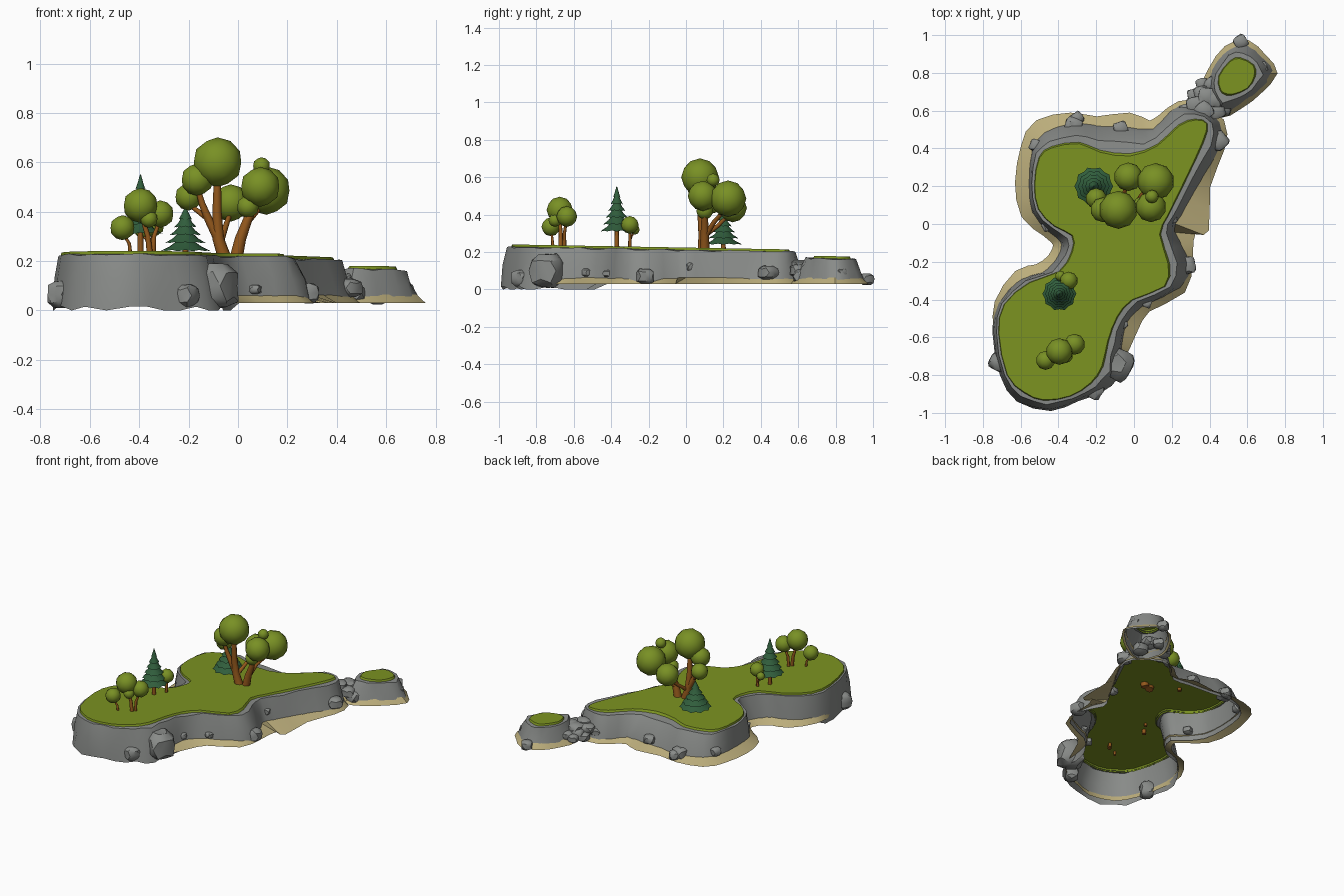
import bpy, bmesh, math, random
from mathutils import Vector, Matrix

if "Cube" in bpy.data.objects:
    bpy.data.objects.remove(bpy.data.objects["Cube"])

random.seed(4)


def material(name, rgb):
    m = bpy.data.materials.new(name)
    m.diffuse_color = (*rgb, 1)
    m.use_nodes = True
    m.node_tree.nodes["Principled BSDF"].inputs["Base Color"].default_value = m.diffuse_color
    return m


GRASS = material("grass green", (0.20, 0.29, 0.015))
LEAF = material("leaf green", (0.19, 0.28, 0.018))
PINE = material("pine green", (0.03, 0.11, 0.045))
ROCK = material("rock grey", (0.25, 0.26, 0.25))
SAND = material("sand", (0.50, 0.42, 0.20))
BARK = material("bark brown", (0.30, 0.10, 0.012))


def finish(name, bm, mat, angle=35):
    me = bpy.data.meshes.new(name)
    bm.to_mesh(me)
    bm.free()
    me.materials.append(mat)
    for p in me.polygons:
        p.use_smooth = True
    me.set_sharp_from_angle(angle=math.radians(angle))
    ob = bpy.data.objects.new(name, me)
    bpy.context.collection.objects.link(ob)
    return ob


def loft(name, rings, mat, cap=False, angle=35):
    """Skin closed rings of points, optionally capping the first ring."""
    bm = bmesh.new()
    vs = [[bm.verts.new(p) for p in r] for r in rings]
    n = len(vs[0])
    for a, b in zip(vs, vs[1:]):
        for i in range(n):
            j = (i + 1) % n
            bm.faces.new((b[i], b[j], a[j], a[i]))
    if cap:
        f = bm.faces.new(vs[0])
        bmesh.ops.triangulate(bm, faces=[f])
    return finish(name, bm, mat, angle)


def refine(rows):
    """Double a closed outline with rounded midpoints."""
    out, n = [], len(rows)
    for i in range(n):
        p, a, b, c = (rows[(i + k) % n] for k in (-1, 0, 1, 2))
        out += [a, tuple((9 * (v + w) - u - x) / 16 for u, v, w, x in zip(p, a, b, c))]
    return out


def island(name, rows, top, floor, lip, mid):
    """Grass plateau and rock wall; each row: grass x, y, rock foot x, y, beach width."""
    rows = refine(rows)

    def ring(t, z, jit=0.0):
        pts = []
        for gx, gy, rx, ry, _ in rows:
            k = t + random.uniform(-jit, jit)
            x, y = gx + (rx - gx) * k, gy + (ry - gy) * k
            pts.append((x, y, z(x, y)))
        return pts

    loft(name + "_grass", [ring(0, top), ring(0.12, lambda x, y: top(x, y) - 0.02)],
         GRASS, cap=True)
    loft(name + "_rock_wall", [
        ring(0.0, lambda x, y: top(x, y) - 0.012),
        ring(lip, lambda x, y: top(x, y) - 0.012 + random.uniform(-0.008, 0.004), 0.08),
        ring(mid, lambda x, y: top(x, y) * 0.55, 0.1),
        ring(1.0, floor)], ROCK, angle=40)
    # beach skirt, pushed outward along the coast normal
    outer, n = [], len(rows)
    for i, r in enumerate(rows):
        a, b = rows[i - 1], rows[(i + 1) % n]
        t = Vector((b[2] - a[2], b[3] - a[3])).normalized()
        outer.append((r[2] + t.y * r[4], r[3] - t.x * r[4], 0.03))
    loft(name + "_beach", [ring(0.8, lambda x, y: 0.065), outer], SAND)


# Main island coast: grass edge x, y and rock foot x, y
coast = [
    (-.58, -.89, -.62, -.94), (-.48, -.93, -.44, -.99), (-.34, -.91, -.30, -.94),
    (-.23, -.84, -.17, -.89), (-.17, -.75, -.08, -.81), (-.14, -.62, -.06, -.65),
    (-.09, -.49, -.03, -.53), (-.01, -.40, .06, -.43), (.16, -.33, .25, -.34),
    (.18, -.21, .30, -.20), (.135, -.055, .22, -.04), (.18, .05, .26, .05),
    (.27, .235, .36, .22), (.36, .43, .46, .40), (.385, .53, .46, .54),
    (.325, .55, .30, .64), (.24, .52, .19, .60), (.125, .415, .10, .51),
    (-.02, .36, -.03, .52), (-.18, .38, -.20, .53), (-.29, .425, -.33, .54),
    (-.43, .405, -.48, .49), (-.50, .35, -.54, .40), (-.525, .21, -.56, .22),
    (-.505, .08, -.54, .06), (-.42, -.01, -.46, -.04), (-.325, -.06, -.39, -.10),
    (-.325, -.145, -.42, -.19), (-.39, -.25, -.50, -.26), (-.55, -.31, -.60, -.29),
    (-.685, -.425, -.72, -.42), (-.715, -.58, -.75, -.57), (-.67, -.80, -.71, -.80)]
beach = [-.02, -.02, -.02, -.02, -.02, .04, .06, .04, .03, .01, .12, .16, .05, .02, .02, .02,
         .02, .04, .07, .04, .05, .07, .06, .07, .06, .03, .04, .04, .05, .05, .02, -.01, -.02]
island("main", [c + (w,) for c, w in zip(coast, beach)],
       lambda x, y: 0.224 - 0.018 * y,
       lambda x, y: random.choice((0, 0, 0.015)) if y < -0.45 and x < -0.02 else 0.03,
       0.4, 0.75)

# Small islet to the north-east
islet = [(.53, .69, .57, .63), (.60, .72, .66, .70), (.635, .78, .745, .80),
         (.63, .84, .69, .88), (.56, .875, .60, .96), (.51, .86, .49, .93),
         (.45, .78, .41, .82), (.46, .71, .37, .70), (.49, .69, .44, .57)]
island("islet", [c + (.015,) for c in islet], lambda x, y: 0.178 - 0.02 * (y - 0.78),
       lambda x, y: 0.03, 0.4, 0.68)

# Boulders: x, y, z, radius, height stretch
boulders = [
    (-.30, .56, .06, .035, 1), (-.32, .52, .07, .05, .8), (-.07, .505, .09, .04, .8),
    (-.52, .415, .09, .035, .9), (-.46, -.01, .09, .03, .9), (.20, .03, .12, .03, .9),
    (.28, -.22, .07, .05, .9), (-.06, -.53, .09, .028, .9), (.07, -.42, .085, .025, .8),
    (-.09, -.74, .10, .09, 1.1), (-.72, -.73, .065, .05, 1.2), (-.21, -.88, .06, .05, 1),
    (.45, .44, .09, .05, .8), (.565, .965, .055, .038, .9), (.68, .83, .09, .03, .8),
    # stepping stones between the islands
    (.28, .60, .09, .04, .7), (.32, .68, .07, .04, .8), (.36, .74, .07, .035, .8),
    (.32, .63, .11, .045, .7), (.37, .60, .13, .05, .6), (.39, .67, .11, .055, .7),
    (.44, .60, .10, .045, .8), (.43, .66, .12, .045, .7), (.36, .69, .09, .045, .7),
    (.47, .62, .07, .05, .8), (.41, .74, .08, .04, .8)]
bm = bmesh.new()
for x, y, z, r, s in boulders:
    vs = bmesh.ops.create_icosphere(bm, subdivisions=2, radius=r)["verts"]
    turn = Matrix.Rotation(x * 40, 3, 'Z')
    for v in vs:   # squarish lumps
        k = 0.9 / max(0.75, max(abs(c) for c in v.co) / r)
        p = turn @ (v.co * k * random.uniform(0.95, 1.04))
        v.co = Vector((x + p.x, y + p.y, z + p.z * s))
finish("boulders", bm, ROCK)


def limbs(name, paths):
    """Tapered trunks and branches: each path is (start radius, end radius, points)."""
    bm = bmesh.new()
    for r0, r1, pts in paths:
        pts = [Vector(p) for p in pts]
        prev = None
        for i, p in enumerate(pts):
            d = (pts[min(i + 1, len(pts) - 1)] - pts[max(i - 1, 0)]).normalized()
            side = d.cross(Vector((0, 1, 0))).normalized()
            up = side.cross(d)
            r = r0 + (r1 - r0) * i / (len(pts) - 1)
            cur = [bm.verts.new(p + (side * math.cos(a) + up * math.sin(a)) * r)
                   for a in (k * math.tau / 8 for k in range(8))]
            if prev:
                for k in range(8):
                    bm.faces.new((prev[k], prev[k - 1], cur[k - 1], cur[k]))
            else:
                bm.faces.new(cur)
            prev = cur
        bm.faces.new(prev)
    bmesh.ops.recalc_face_normals(bm, faces=bm.faces[:])
    finish(name, bm, BARK, 50)


def crown(name, balls):
    bm = bmesh.new()
    for x, y, z, r in balls:
        bmesh.ops.create_icosphere(bm, subdivisions=2, radius=r * 1.01,
                                   matrix=Matrix.Translation((x, y, z)))
    finish(name, bm, LEAF)


# Big branching tree
crown("big_tree_crown", [
    (-.083, .075, .60, .10), (.09, .09, .50, .08), (.115, .225, .485, .097),
    (-.03, .25, .435, .075), (-.165, .075, .53, .065), (-.20, .135, .46, .055),
    (.095, .145, .585, .035), (.04, .10, .42, .045)])
limbs("big_tree_trunks", [
    (.028, .014, [(-.05, .09, .20), (-.08, .09, .29), (-.085, .08, .40), (-.083, .075, .55)]),
    (.020, .010, [(-.075, .09, .28), (-.12, .085, .37), (-.145, .08, .43), (-.165, .075, .50)]),
    (.012, .008, [(-.12, .085, .37), (-.16, .11, .40), (-.20, .13, .43)]),
    (.027, .014, [(-.01, .10, .20), (.01, .10, .29), (.04, .10, .37), (.08, .10, .46)]),
    (.016, .010, [(.01, .10, .28), (.04, .15, .36), (.10, .21, .43)]),
    (.014, .009, [(-.07, .09, .28), (-.05, .17, .34), (-.03, .23, .40)])])

# Small trees on the south plateau
crown("small_tree_crowns", [
    (-.395, -.675, .425, .07), (-.315, -.637, .39, .055), (-.468, -.722, .335, .05),
    (-.36, -.70, .37, .035), (-.345, -.30, .345, .047), (-.39, -.275, .32, .027)])
limbs("small_tree_trunks", [
    (.013, .008, [(-.355, -.67, .21), (-.365, -.67, .30), (-.395, -.675, .40)]),
    (.011, .007, [(-.345, -.65, .21), (-.34, -.65, .30), (-.315, -.64, .37)]),
    (.009, .005, [(-.435, -.71, .21), (-.44, -.715, .27), (-.465, -.72, .31)]),
    (.010, .007, [(-.35, -.30, .21), (-.345, -.30, .27), (-.345, -.30, .32)]),
    (.006, .004, [(-.35, -.30, .26), (-.37, -.29, .285), (-.39, -.275, .31)])])


def conifer(name, x, y, z0, z1, radius, tiers):
    """Stacked drooping skirts with a jagged hem."""
    bm = bmesh.new()
    n, step = 20, (z1 - z0) / (tiers + 0.6)
    for t in range(tiers):
        r = radius * (1 - t / (tiers + 0.4))
        z = z0 + t * step
        rings = []
        last = t == tiers - 1
        for rr, zz, jag in ((r * .4, z + step * .3, 0), (r, z, .1), (r * .62, z + step * .6, .03),
                            (.002 if last else r * .35, z + step * (1.6 if last else 1.25), 0)):
            rings.append([bm.verts.new((
                x + math.cos(k * math.tau / n) * rr * (1 - jag * (k % 2)),
                y + math.sin(k * math.tau / n) * rr * (1 - jag * (k % 2)),
                zz + step * jag * 1.5 * (k % 2))) for k in range(n)])
        for a, b in zip(rings, rings[1:]):
            for k in range(n):
                bm.faces.new((a[k - 1], a[k], b[k], b[k - 1]))
        bm.faces.new(rings[0][::-1])
        bm.faces.new(rings[-1])
    finish(name + "_needles", bm, PINE)
    limbs(name + "_trunk", [(.014, .010, [(x, y, .20), (x, y, z0 + step)])])


conifer("low_conifer", -.213, .20, .24, .42, .103, 5)
conifer("tall_conifer", -.395, -.37, .31, .55, .09, 6)
